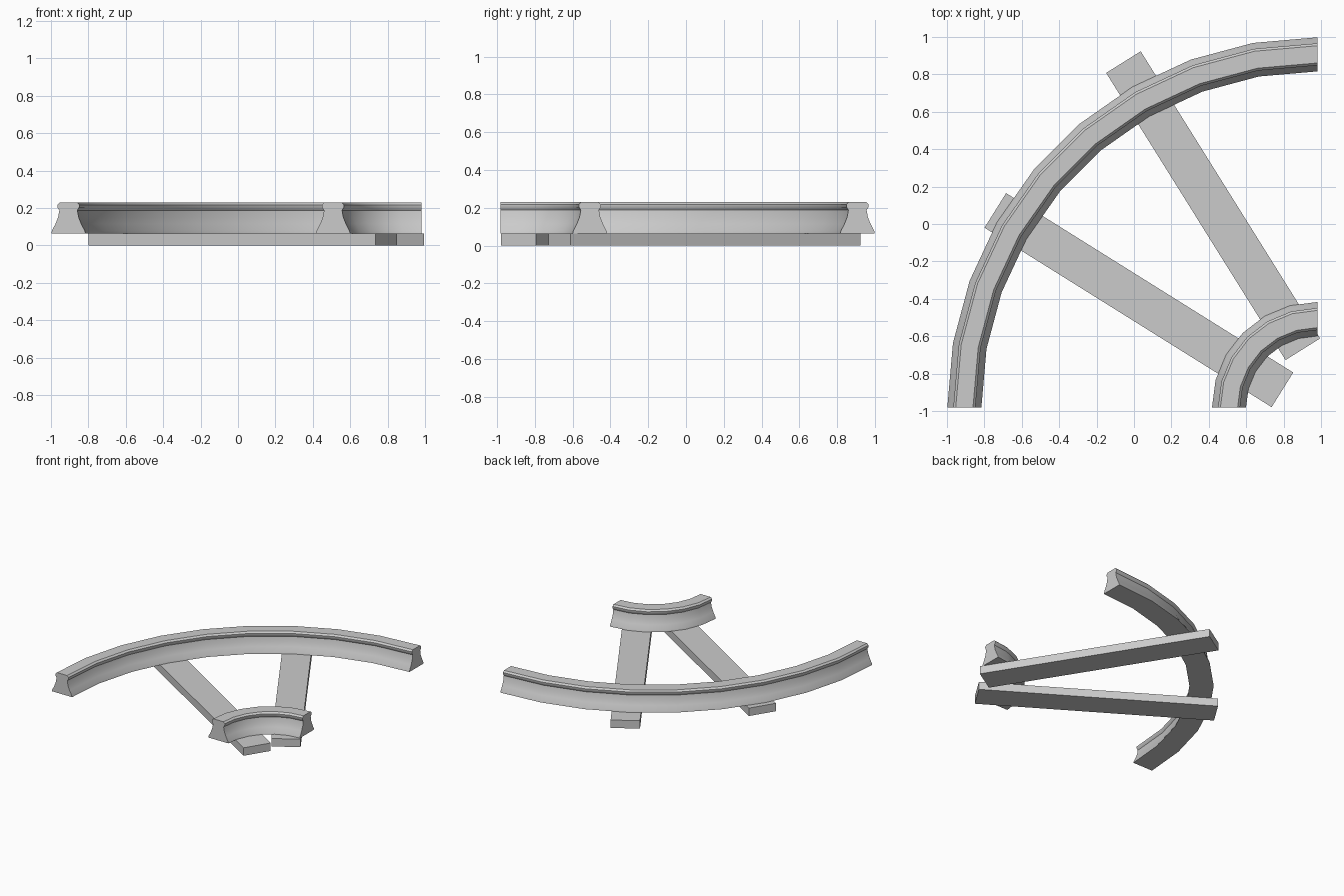
import bpy, bmesh, math
from mathutils import Matrix

if "Cube" in bpy.data.objects:
    bpy.data.objects.remove(bpy.data.objects["Cube"])

CENTRE = (0.98, -0.98)   # common centre of both curved rails

# Half cross-section of a rail: (sideways offset, height), foot to head
HALF = [(0.091, 0.065), (0.088, 0.078), (0.069, 0.115), (0.055, 0.15), (0.048, 0.188),
        (0.058, 0.203), (0.059, 0.217), (0.046, 0.23)]
PROFILE = HALF + [(-x, z) for x, z in reversed(HALF)]


def finish(name, bm, smooth):
    bmesh.ops.recalc_face_normals(bm, faces=bm.faces)
    mesh = bpy.data.meshes.new(name)
    bm.to_mesh(mesh)
    bm.free()
    ob = bpy.data.objects.new(name, mesh)
    bpy.context.collection.objects.link(ob)
    if smooth:
        bpy.ops.object.select_all(action='DESELECT')
        ob.select_set(True)
        bpy.context.view_layer.objects.active = ob
        bpy.ops.object.shade_smooth_by_angle(angle=math.radians(30))


def rail(name, radius, steps):
    """Sweep the profile through a quarter turn and cap both ends."""
    bm = bmesh.new()
    rings = []
    for i in range(steps + 1):
        a = math.pi / 2 + math.pi / 2 * i / steps
        rings.append([bm.verts.new((CENTRE[0] + (radius + x) * math.cos(a),
                                    CENTRE[1] + (radius + x) * math.sin(a), z))
                      for x, z in PROFILE])
    n = len(PROFILE)
    for r, s in zip(rings, rings[1:]):
        for j in range(n):
            k = (j + 1) % n
            bm.faces.new((r[j], r[k], s[k], s[j]))
    bm.faces.new(rings[0])
    bm.faces.new(rings[-1])
    finish(name, bm, True)


def sleeper(name, x, y, angle):
    """Flat wooden beam lying under the rails."""
    bm = bmesh.new()
    m = (Matrix.Translation((x, y, 0.0325))
         @ Matrix.Rotation(math.radians(angle), 4, 'Z')
         @ Matrix.Diagonal((1.81, 0.218, 0.065, 1)))
    bmesh.ops.create_cube(bm, size=1, matrix=m)
    finish(name, bm, False)


# Curved rails
rail("outer_rail", 1.887, 9)
rail("inner_rail", 0.472, 6)

# Sleepers
sleeper("upper_sleeper", 0.423, 0.098, -58)
sleeper("lower_sleeper", 0.026, -0.407, -32)
